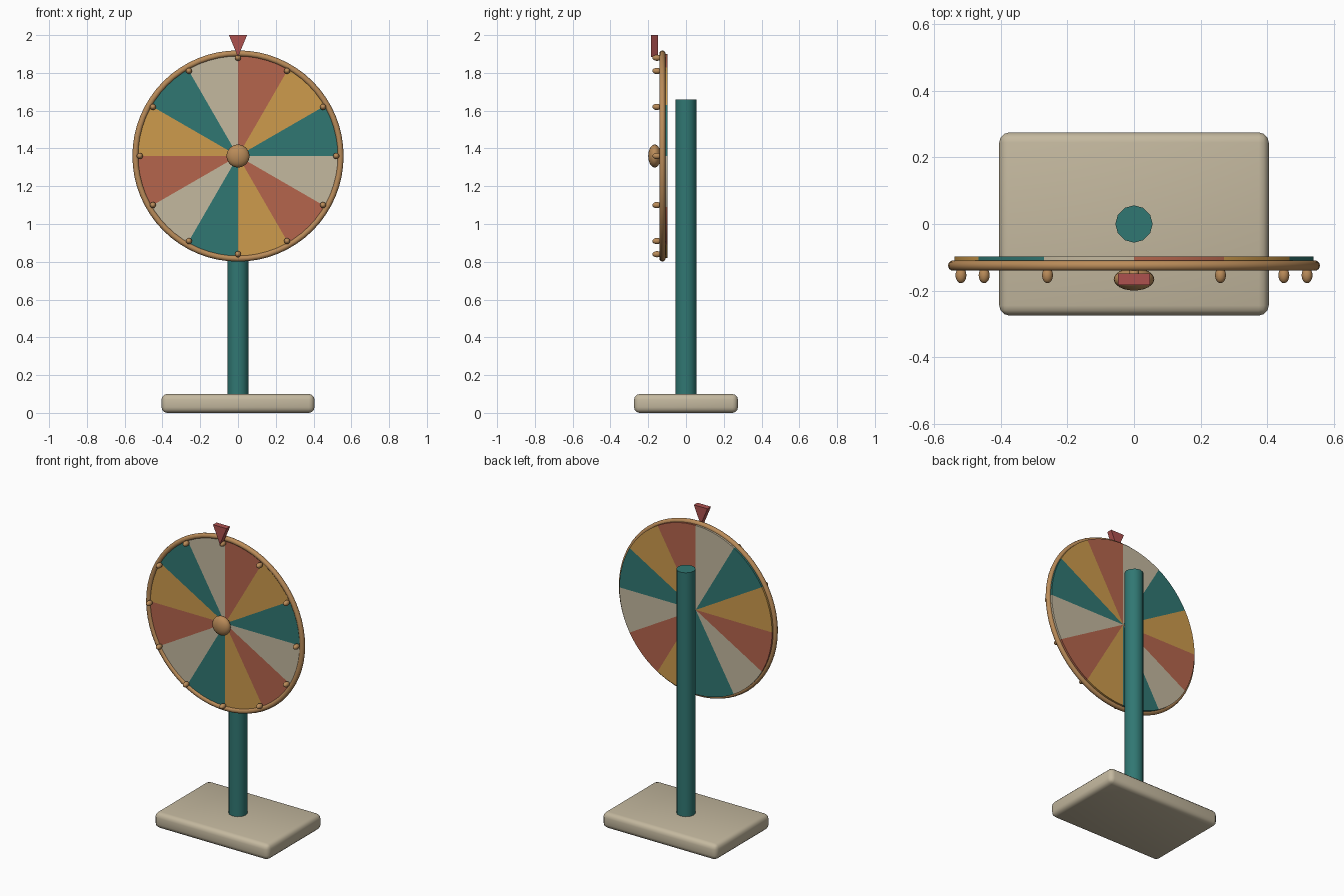
import bpy, bmesh
from math import sin, cos, pi, radians
from mathutils import Matrix

cube = bpy.data.objects.get("Cube")
if cube:
    bpy.data.objects.remove(cube, do_unlink=True)


def material(name, rgb):
    m = bpy.data.materials.new(name)
    m.use_nodes = True
    m.diffuse_color = (*rgb, 1)
    m.node_tree.nodes["Principled BSDF"].inputs["Base Color"].default_value = (*rgb, 1)
    return m


CREAM = material("cream", (0.55, 0.48, 0.345))
TEAL = material("teal", (0.03, 0.185, 0.17))
RED = material("brick_red", (0.46, 0.13, 0.073))
AMBER = material("amber", (0.61, 0.325, 0.073))
GOLD = material("gold", (0.49, 0.26, 0.10))
CRIMSON = material("crimson", (0.42, 0.083, 0.078))

WHEEL_Z, SLICES = 1.36, 12
TURN = Matrix.Rotation(radians(90), 4, 'X')  # lays a z-facing part toward the front


def finish(name, bm, mats, smooth=None):
    bmesh.ops.recalc_face_normals(bm, faces=bm.faces)
    mesh = bpy.data.meshes.new(name)
    bm.to_mesh(mesh)
    bm.free()
    for m in mats:
        mesh.materials.append(m)
    ob = bpy.data.objects.new(name, mesh)
    bpy.context.collection.objects.link(ob)
    if smooth:
        bpy.ops.object.select_all(action='DESELECT')
        ob.select_set(True)
        bpy.context.view_layer.objects.active = ob
        bpy.ops.object.shade_smooth_by_angle(angle=radians(smooth))
    return ob


def ellipsoid(name, centre, radius, depth, segments, rings):
    bm = bmesh.new()
    place = Matrix.Translation(centre) @ TURN @ Matrix.Diagonal((radius, radius, depth, 1))
    bmesh.ops.create_uvsphere(bm, u_segments=segments, v_segments=rings, radius=1, matrix=place)
    return finish(name, bm, [GOLD], 60)


# Base slab with rounded edges
bm = bmesh.new()
bmesh.ops.create_cube(bm, size=1, matrix=Matrix.Translation((0, 0, 0.05)) @ Matrix.Diagonal((0.81, 0.55, 0.1, 1)))
bmesh.ops.bevel(bm, geom=bm.edges[:], offset=0.03, segments=3, profile=0.5, affect='EDGES')
finish("base", bm, [CREAM], 40)

# Post
bm = bmesh.new()
bmesh.ops.create_cone(bm, cap_ends=True, segments=12, radius1=0.056, radius2=0.056, depth=1.58,
                      matrix=Matrix.Translation((0, 0, 0.87)))
finish("post", bm, [TEAL], 40)

# Wheel disc: twelve coloured slices, clockwise from the top
bm = bmesh.new()
STEPS, R, FRONT, BACK = 8, 0.54, -0.13, -0.098
count = SLICES * STEPS
hubs = [bm.verts.new((0, y, WHEEL_Z)) for y in (FRONT, BACK)]
rings = [[bm.verts.new((R * sin(2 * pi * i / count), y, WHEEL_Z + R * cos(2 * pi * i / count)))
          for i in range(count)] for y in (FRONT, BACK)]
for i in range(count):
    j = (i + 1) % count
    for face in (bm.faces.new((hubs[0], rings[0][i], rings[0][j])),
                 bm.faces.new((hubs[1], rings[1][j], rings[1][i])),
                 bm.faces.new((rings[0][i], rings[1][i], rings[1][j], rings[0][j]))):
        face.material_index = (i // STEPS) % 4
finish("wheel_disc", bm, [RED, AMBER, TEAL, CREAM], 30)

# Round rim
bpy.ops.mesh.primitive_torus_add(major_segments=64, minor_segments=10, major_radius=0.543,
                                 minor_radius=0.016, location=(0, -0.125, WHEEL_Z),
                                 rotation=(radians(90), 0, 0))
rim = bpy.context.object
rim.name = "wheel_rim"
rim.data.materials.append(GOLD)
bpy.ops.object.shade_smooth()

# Hub and pegs
ellipsoid("hub", (0, -0.166, WHEEL_Z), 0.061, 0.034, 24, 12)
for k in range(SLICES):
    a = 2 * pi * k / SLICES
    ellipsoid(f"peg_{k + 1}", (0.52 * sin(a), -0.154, WHEEL_Z + 0.52 * cos(a)), 0.0165, 0.024, 12, 8)

# Pointer: wedge aimed down at the wheel
bm = bmesh.new()
tri = bm.faces.new([bm.verts.new((x, -0.184, z)) for x, z in ((-0.048, 2), (0.048, 2), (0, 1.885))])
ext = bmesh.ops.extrude_face_region(bm, geom=[tri])
bmesh.ops.translate(bm, vec=(0, 0.036, 0), verts=[v for v in ext["geom"] if isinstance(v, bmesh.types.BMVert)])
if not tri.is_valid or len(bm.faces) < 5:
    bmesh.ops.holes_fill(bm, edges=bm.edges[:], sides=3)
finish("pointer", bm, [CRIMSON])
